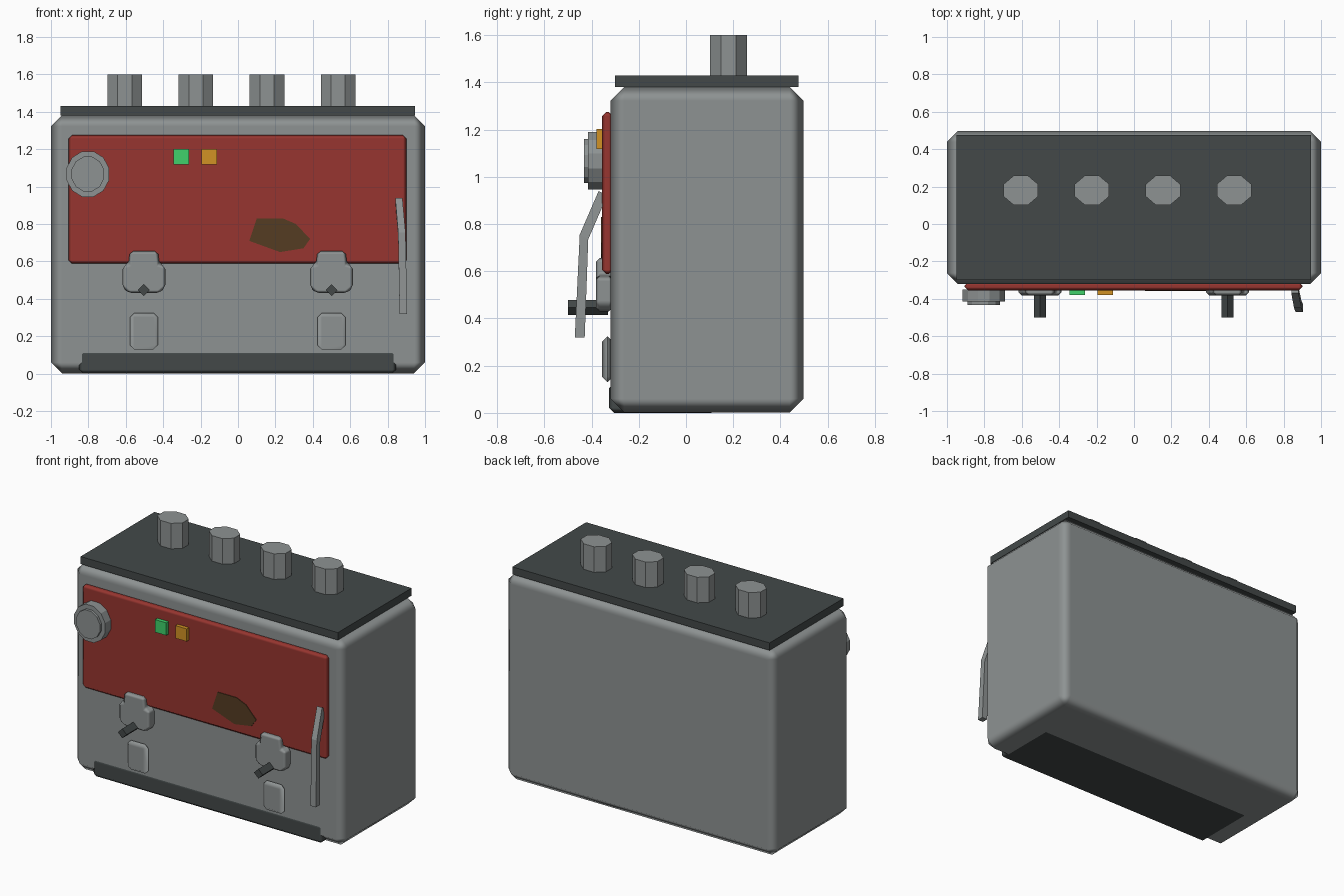
import bpy, bmesh, math
from mathutils import Vector

cube = bpy.data.objects.get("Cube")
if cube:
    bpy.data.objects.remove(cube, do_unlink=True)


def material(name, rgb):
    m = bpy.data.materials.new(name)
    m.use_nodes = True
    m.diffuse_color = (*rgb, 1)
    m.node_tree.nodes["Principled BSDF"].inputs["Base Color"].default_value = (*rgb, 1)
    return m


GREY = material("steel grey", (0.27, 0.29, 0.29))
DARK = material("dark grey", (0.056, 0.066, 0.066))
RED = material("red paint", (0.31, 0.036, 0.029))
GREEN = material("green lamp", (0.05, 0.64, 0.145))
ORANGE = material("orange lamp", (0.64, 0.29, 0.018))
BROWN = material("brown stain", (0.09, 0.045, 0.016))


def finish(name, bm, mat, bevel=0):
    bmesh.ops.recalc_face_normals(bm, faces=bm.faces)
    mesh = bpy.data.meshes.new(name)
    bm.to_mesh(mesh)
    bm.free()
    mesh.materials.append(mat)
    ob = bpy.data.objects.new(name, mesh)
    bpy.context.collection.objects.link(ob)
    if bevel:
        mesh.polygons.foreach_set("use_smooth", [True] * len(mesh.polygons))
        mod = ob.modifiers.new("Bevel", "BEVEL")
        mod.width = bevel
        mod.segments = 1
        mod.limit_method = 'ANGLE'
        mod.harden_normals = True
    return ob


def box(name, lo, hi, mat, bevel=0):
    bm = bmesh.new()
    bmesh.ops.create_cube(bm, size=1)
    for v in bm.verts:
        v.co = [lo[i] + (v.co[i] + 0.5) * (hi[i] - lo[i]) for i in range(3)]
    return finish(name, bm, mat, bevel)


def plate(name, outline, y0, y1, mat, bevel=0):
    """Extrude an (x, z) outline from y0 to y1."""
    bm = bmesh.new()
    face = bm.faces.new([bm.verts.new((x, y0, z)) for x, z in outline])
    ext = bmesh.ops.extrude_face_region(bm, geom=[face])["geom"]
    for v in ext:
        if isinstance(v, bmesh.types.BMVert):
            v.co.y = y1
    return finish(name, bm, mat, bevel)


def ring(cx, cz, rx, rz, sides, turn=0.5):
    return [(cx + rx * math.cos(math.tau * (i + turn) / sides),
             cz + rz * math.sin(math.tau * (i + turn) / sides)) for i in range(sides)]


# Case, base tray and lid
box("case_body", (-1, -0.32, 0.002), (1, 0.497, 1.38), GREY, 0.058)
box("base_tray", (-0.85, -0.327, 0), (0.846, 0.13, 0.125), DARK, 0.022)
box("lid", (-0.95, -0.30, 1.38), (0.946, 0.477, 1.43), DARK)

# Terminal posts on the lid
for i in range(4):
    bm = bmesh.new()
    base = bm.faces.new([bm.verts.new((x, y, 1.43))
                         for x, y in ring(-0.605 + 0.38 * i, 0.18, 0.1, 0.085, 8)])
    for v in bmesh.ops.extrude_face_region(bm, geom=[base])["geom"]:
        if isinstance(v, bmesh.types.BMVert):
            v.co.z = 1.60
    finish(f"lid_post_{i + 1}", bm, GREY)

# Control panel with lamps, stain and dial
box("control_panel", (-0.905, -0.355, 0.588), (0.9, -0.31, 1.275), RED, 0.018)
box("green_lamp", (-0.345, -0.38, 1.118), (-0.263, -0.35, 1.202), GREEN)
box("orange_lamp", (-0.195, -0.38, 1.118), (-0.113, -0.35, 1.202), ORANGE)
plate("panel_stain", [(0.06, 0.71), (0.10, 0.83), (0.24, 0.83), (0.31, 0.80),
                      (0.385, 0.72), (0.35, 0.67), (0.225, 0.65)], -0.352, -0.359, BROWN)
plate("dial_rim", ring(-0.803, 1.067, 0.118, 0.126, 12), -0.35, -0.415, GREY)
plate("dial_cap", ring(-0.803, 1.067, 0.09, 0.096, 12), -0.41, -0.432, GREY)

# Latches, catches and pegs, one set on each side
half = [(0.075, 0.655), (0.083, 0.585), (0.115, 0.575),
        (0.115, 0.46), (0.08, 0.43)]
for side, cx in (("right", -0.503), ("left", 0.5)):
    outline = [(cx + x, z) for x, z in half] + [(cx - x, z) for x, z in reversed(half)]
    plate(f"{side}_latch", outline, -0.31, -0.382, GREY, 0.025)
    box(f"{side}_catch", (cx - 0.075, -0.356, 0.13), (cx + 0.075, -0.31, 0.325), GREY, 0.025)
    plate(f"{side}_peg", ring(cx, 0.447, 0.032, 0.032, 4, 0), -0.33, -0.50, DARK)

# Bent lever at the left edge of the panel, swept from three sections
sections = [((0.884, -0.45, 0.32), 0.02, 0.021),
            ((0.876, -0.432, 0.745), 0.02, 0.018),
            ((0.86, -0.352, 0.93), 0.019, 0.018)]
bm = bmesh.new()
loops = []
for centre, wx, wy in sections:
    loops.append([bm.verts.new(Vector(centre) + Vector((sx * wx, sy * wy, -sy * 0.01 if centre[2] > 0.5 else 0)))
                  for sx, sy in ((-1, -1), (1, -1), (1, 1), (-1, 1))])
for a, b in zip(loops, loops[1:]):
    for i in range(4):
        j = (i + 1) % 4
        bm.faces.new((a[i], a[j], b[j], b[i]))
bm.faces.new(loops[0])
bm.faces.new(loops[-1])
finish("lever", bm, GREY)
